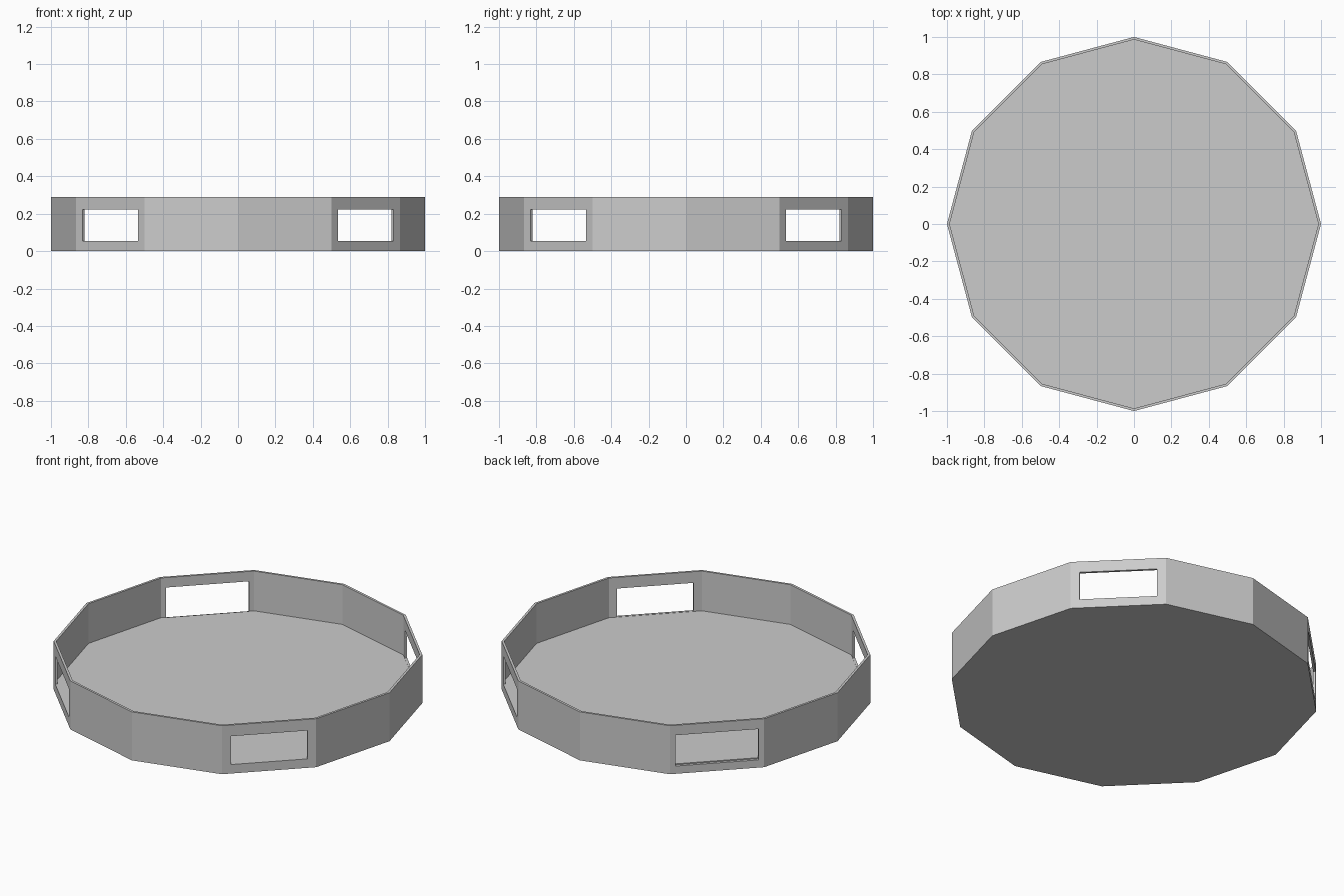
import bpy, bmesh, math
from mathutils import Matrix

if "Cube" in bpy.data.objects:
    bpy.data.objects.remove(bpy.data.objects["Cube"])

SIDES, HEIGHT, FLOOR = 12, 0.289, 0.052
R_OUT, R_IN = 1.0, 0.986
APOTHEM = math.cos(math.pi / SIDES)


def make_object(name, bm):
    bmesh.ops.recalc_face_normals(bm, faces=bm.faces)
    mesh = bpy.data.meshes.new(name)
    bm.to_mesh(mesh)
    bm.free()
    ob = bpy.data.objects.new(name, mesh)
    bpy.context.collection.objects.link(ob)
    return ob


# Twelve-sided tray: closed outer shell, rim and recessed floor
bm = bmesh.new()
profile = [(R_OUT, 0), (R_OUT, HEIGHT), (R_IN, HEIGHT), (R_IN, FLOOR)]
rings = [[bm.verts.new((r * math.cos(math.tau * i / SIDES),
                        r * math.sin(math.tau * i / SIDES), z))
          for i in range(SIDES)] for r, z in profile]
for a, b in zip(rings, rings[1:]):
    for i in range(SIDES):
        j = (i + 1) % SIDES
        bm.faces.new((a[i], a[j], b[j], b[i]))
bm.faces.new(rings[0])
bm.faces.new(rings[-1])
tray = make_object("tray", bm)

# Handle openings in the four diagonal panels; the back left one is larger
bm = bmesh.new()
inner, outer = R_IN * APOTHEM - 0.002, R_OUT * APOTHEM + 0.05
for angle, width, height in [(45, 0.42, 0.169), (135, 0.457, 0.184),
                             (225, 0.42, 0.169), (315, 0.42, 0.169)]:
    m = (Matrix.Rotation(math.radians(angle), 4, 'Z')
         @ Matrix.Translation(((inner + outer) / 2, 0, 0.138))
         @ Matrix.Diagonal((outer - inner, width, height, 1)))
    bmesh.ops.create_cube(bm, size=1, matrix=m)
cutter = make_object("handle_cutter", bm)
cutter.hide_render = True
cutter.display_type = 'WIRE'
cutter.hide_set(True)

mod = tray.modifiers.new("handle_openings", 'BOOLEAN')
mod.operation = 'DIFFERENCE'
mod.solver = 'EXACT'
mod.object = cutter
